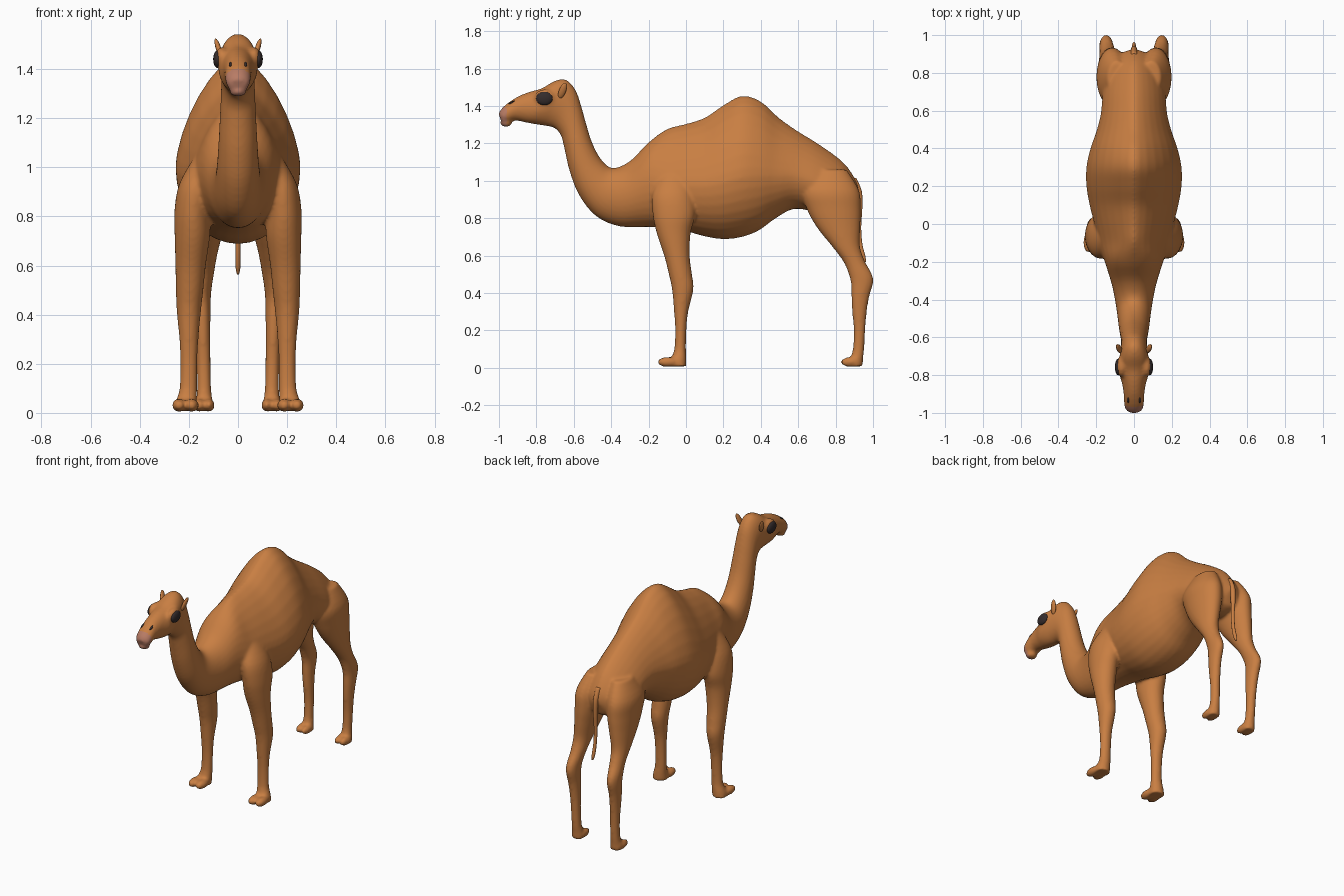
import bpy, bmesh, math
from mathutils import Vector, Matrix

if "Cube" in bpy.data.objects:
    bpy.data.objects.remove(bpy.data.objects["Cube"])


def material(name, rgb):
    m = bpy.data.materials.new(name)
    m.diffuse_color = (*rgb, 1)
    m.use_nodes = True
    m.node_tree.nodes["Principled BSDF"].inputs["Base Color"].default_value = m.diffuse_color
    return m


FUR = material("tan fur", (0.58, 0.21, 0.055))
DARK = material("dark eye", (0.035, 0.025, 0.025))
MUZZLE = material("pink muzzle", (0.48, 0.20, 0.13))


def spline(a, b, c, d, t):
    return [0.5 * (2 * q + (r - p) * t + (2 * p - 5 * q + 4 * r - s) * t * t
                   + (3 * q - p - 3 * r + s) * t ** 3)
            for p, q, r, s in zip(a, b, c, d)]


def loft(bm, rings, sides=32, steps=4):
    """ring: upper y, z, lower y, z, half width, centre x, widest fraction, upper exponent"""
    n, dense = len(rings), []
    for i in range(n - 1):
        k = [rings[max(i - 1, 0)], rings[i], rings[i + 1], rings[min(i + 2, n - 1)]]
        dense += [spline(*k, s / steps) for s in range(steps)]
    dense.append(rings[-1])
    loops = []
    for yu, zu, yl, zl, w, cx, mid, ex in dense:
        loop = []
        for j in range(sides):
            a = math.tau * j / sides
            c, s = math.cos(a), math.sin(a)
            e = 2 / ex if s > 0 else 1
            x = cx + w * math.copysign(abs(c) ** e, c)
            f = mid + (1 - mid) * abs(s) ** e if s > 0 else mid + mid * s
            loop.append(bm.verts.new((x, yl + (yu - yl) * f, zl + (zu - zl) * f)))
        loops.append(loop)
    for p, q in zip(loops, loops[1:]):
        for j in range(sides):
            k = (j + 1) % sides
            bm.faces.new((p[j], p[k], q[k], q[j]))
    bm.faces.new(loops[0])
    bm.faces.new(loops[-1])


def ball(bm, centre, radii, rot=Matrix.Identity(4)):
    mat = Matrix.Translation(centre) @ rot @ Matrix.Diagonal((*radii, 1))
    bmesh.ops.create_uvsphere(bm, u_segments=24, v_segments=14, radius=1, matrix=mat)


def finish(bm, name, *mats):
    bmesh.ops.recalc_face_normals(bm, faces=bm.faces[:])
    me = bpy.data.meshes.new(name)
    bm.to_mesh(me)
    bm.free()
    ob = bpy.data.objects.new(name, me)
    bpy.context.collection.objects.link(ob)
    for m in mats:
        me.materials.append(m)
    for p in me.polygons:
        p.use_smooth = True
    return ob


bm = bmesh.new()

# torso with hump: top and bottom outline, half width
torso = [(.93, .94, .90, .86, .03), (.905, 1.01, .88, .83, .10), (.84, 1.10, .80, .81, .145),
         (.72, 1.19, .70, .83, .165), (.60, 1.265, .58, .85, .175), (.50, 1.335, .48, .80, .20),
         (.40, 1.425, .39, .735, .232), (.30, 1.455, .30, .70, .252), (.20, 1.405, .20, .688, .252),
         (.10, 1.338, .10, .703, .235), (0, 1.305, 0, .73, .21), (-.10, 1.278, -.12, .75, .185)]
# neck and head, continuing the torso
neck_head = [(-.20, 1.205, -.23, .753, .15), (-.30, 1.105, -.36, .757, .115),
             (-.39, 1.068, -.48, .81, .095), (-.45, 1.11, -.57, .92, .085),
             (-.50, 1.20, -.622, 1.05, .078), (-.535, 1.31, -.652, 1.18, .072),
             (-.56, 1.40, -.668, 1.24, .069), (-.59, 1.485, -.70, 1.28, .069),
             (-.64, 1.54, -.74, 1.292, .074), (-.70, 1.535, -.78, 1.298, .08),
             (-.77, 1.495, -.82, 1.305, .077), (-.84, 1.475, -.86, 1.312, .062),
             (-.90, 1.45, -.91, 1.322, .054), (-.95, 1.418, -.95, 1.312, .053),
             (-.987, 1.385, -.98, 1.305, .044), (-1.003, 1.36, -.99, 1.325, .022)]
loft(bm, [(*r, 0, .42, 1.5) for r in torso] + [(*r, 0, .5, 2) for r in neck_head])
ball(bm, (0, -.962, 1.308), (.036, .032, .02))     # lower lip

# legs: height, front y, back y, centre x, half width
front_leg = [(1.04, -.13, .01, .14, .04), (.93, -.18, .04, .17, .07), (.82, -.178, .05, .185, .074),
             (.72, -.157, .025, .186, .072), (.60, -.117, .02, .193, .062), (.50, -.092, .032, .197, .056),
             (.42, -.075, .04, .20, .05), (.30, -.064, .012, .20, .039), (.20, -.058, .002, .20, .035),
             (.10, -.063, 0, .202, .036), (.05, -.08, .002, .21, .043), (.008, -.09, .002, .214, .047)]
hind_leg = [(1.06, .69, .86, .09, .05), (.95, .62, .925, .112, .082), (.85, .645, .935, .116, .080),
            (.75, .70, .932, .125, .067), (.65, .78, .93, .135, .052), (.57, .84, .957, .14, .043),
            (.50, .87, .995, .146, .038), (.45, .882, 1.0, .147, .036), (.38, .884, .98, .146, .034),
            (.30, .888, .967, .143, .031), (.20, .897, .958, .14, .029), (.10, .892, .953, .138, .029),
            (.05, .878, .947, .138, .034), (.008, .87, .945, .138, .037)]
for side in (-1, 1):
    for leg, toe_y, gap in ((front_leg, -.098, .026), (hind_leg, .882, .020)):
        loft(bm, [(b, z, f, z, w, side * cx, .5, 2) for z, f, b, cx, w in leg])
        for k in (-1, 1):                           # two toes on each foot
            ball(bm, (side * leg[-1][3] + k * gap, toe_y, .031), (gap + .003, .056, .027))
    ball(bm, (side * .066, -.755, 1.445), (.028, .055, .045))   # brow bulge

# fuse everything into one smooth skin
raw = finish(bm, "fused_shape")
mod = raw.modifiers.new("fuse", 'REMESH')
mod.mode = 'VOXEL'
mod.voxel_size = .009
mod = raw.modifiers.new("soften", 'SMOOTH')
mod.factor = .5
mod.iterations = 8
deps = bpy.context.evaluated_depsgraph_get()
skin = bpy.data.meshes.new_from_object(raw.evaluated_get(deps))
bpy.data.objects.remove(raw)
skin.name = "camel_body"
skin.materials.clear()
skin.materials.append(FUR)
skin.materials.append(MUZZLE)
for p in skin.polygons:
    p.use_smooth = True
    c = p.center
    p.material_index = int(c.y < -.955 - .3 * max(0, c.z - 1.36) and c.z < 1.415)
body = bpy.data.objects.new("camel_body", skin)
bpy.context.collection.objects.link(body)

# eyes, nostrils and ears
for side, tag in ((-1, "right"), (1, "left")):
    bm = bmesh.new()
    ball(bm, (side * .083, -.757, 1.44), (.018, .044, .036))
    finish(bm, tag + "_eye", DARK)
    bm = bmesh.new()
    ball(bm, (side * .031, -.932, 1.419), (.006, .018, .005), Matrix.Rotation(.5, 4, 'X'))
    finish(bm, tag + "_nostril", DARK)
    bm = bmesh.new()
    tilt = Matrix.Rotation(side * .3, 4, 'Y') @ Matrix.Rotation(-.35, 4, 'X')
    ball(bm, (side * .079, -.66, 1.482), (.011, .019, .046), tilt)
    finish(bm, tag + "_ear", FUR)

# tail hanging from the rump
bm = bmesh.new()
tail = [(.89, 1.01, .02), (.922, .94, .018), (.928, .85, .015), (.925, .75, .012),
        (.932, .66, .011), (.948, .595, .011), (.958, .565, .005)]
loft(bm, [(y + r, z + r * .3, y - r, z - r * .3, r * .9, 0, .5, 2) for y, z, r in tail], 14)
finish(bm, "tail", FUR)
